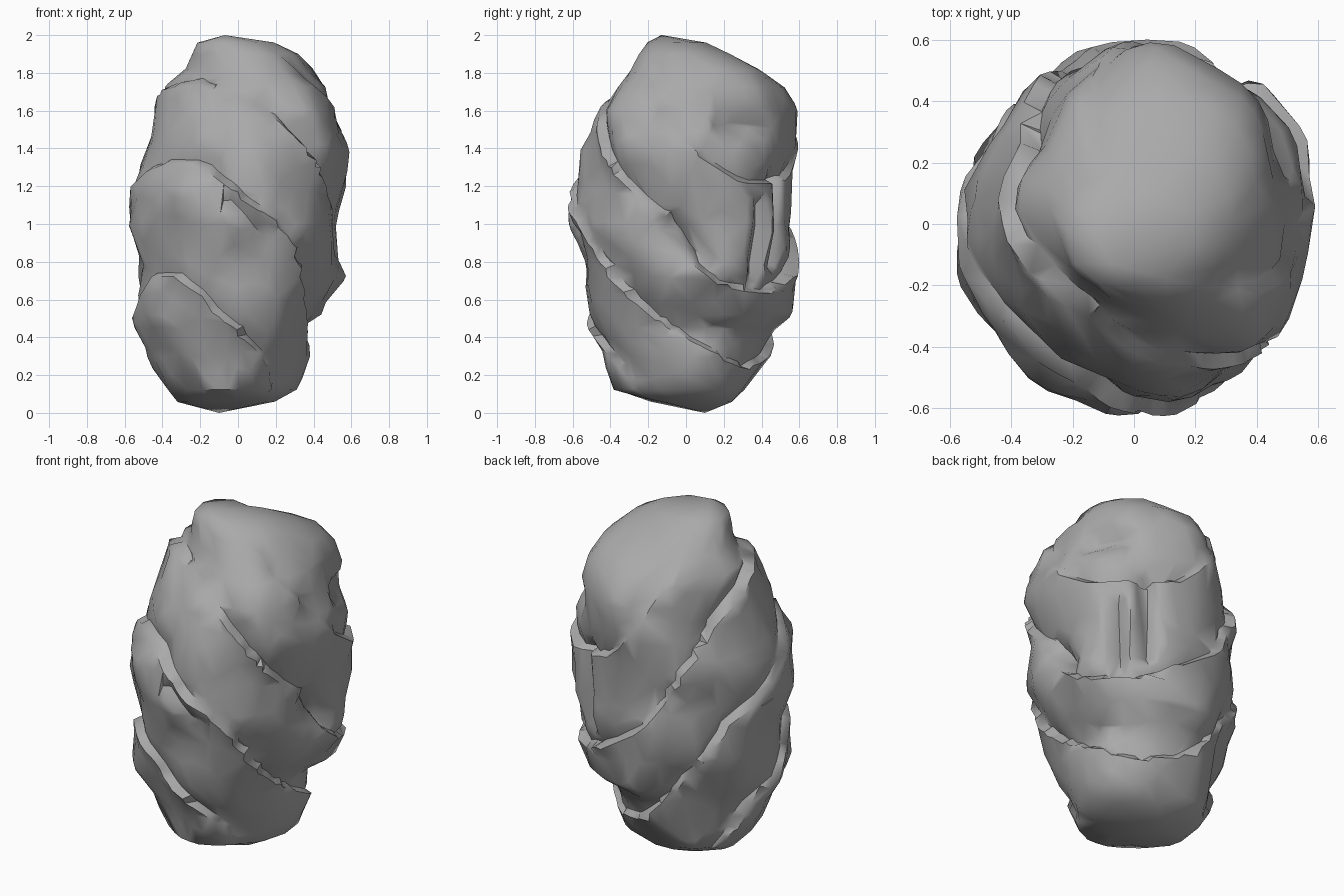
import bpy, bmesh, math
from mathutils import Vector, noise

cube = bpy.data.objects.get("Cube")
if cube:
    bpy.data.objects.remove(cube, do_unlink=True)

COLUMNS, ROWS = 112, 90

# Height, then the reach in eight directions counted round from +x (hundredths)
PROFILE = [
    (6, (20, 24, 25, 27, 32, 25, 15, 20)),
    (12, (30, 33, 30, 38, 37, 38, 38, 31)),
    (30, (36, 39, 42, 42, 47, 46, 45, 37)),
    (45, (36, 41, 47, 45, 52, 53, 50, 42)),
    (52, (41, 55, 55, 47, 53, 55, 51, 45)),
    (72, (55, 59, 60, 55, 53, 55, 56, 50)),
    (100, (52, 61, 57, 53, 57, 57, 61, 56)),
    (120, (55, 61, 58, 56, 54, 58, 59, 58)),
    (140, (57, 59, 59, 50, 48, 48, 55, 56)),
    (160, (50, 57, 57, 42, 43, 43, 42, 53)),
    (173, (46, 54, 50, 38, 40, 38, 35, 46)),
    (182, (38, 45, 38, 33, 27, 27, 28, 37)),
    (190, (32, 30, 20, 20, 24, 25, 24, 30)),
    (196, (20, 14, 8, 14, 21, 23, 20, 20)),
]


def around(reach, turn):
    """Smooth closed interpolation between the eight directions."""
    i = int(turn * 8) % 8
    t = turn * 8 - int(turn * 8)
    a, b, c, d = (reach[(i + k) % 8] / 100 for k in (-1, 0, 1, 2))
    return b + t * (c - a + t * (2 * a - 5 * b + 4 * c - d + t * (3 * (b - c) + d - a))) / 2


def base_radius(turn, z):
    for (z0, low), (z1, high) in zip(PROFILE, PROFILE[1:]):
        if z * 100 <= z1 + 1e-6:
            t = (z * 100 - z0) / (z1 - z0)
            return around(low, turn) * (1 - t) + around(high, turn) * t
    return around(PROFILE[-1][1], turn)


def segment_distance(p, a, b):
    a, b = Vector(a), Vector(b)
    t = max(0, min(1, (p - a).dot(b - a) / (b - a).length_squared))
    return (p - a - t * (b - a)).length


# Short cracks and hollows: start, end, width, depth
CRACKS = [
    ((.46, .40, .7), (.47, .41, 1.1), .045, .09),
    ((.32, .5, .8), (.34, .5, 1.22), .045, .08),
    ((.5, .2, 1.52), (.42, .42, 1.52), .05, .06),
    ((-.03, -.6, 1.12), (.15, -.58, .93), .04, .05),
    ((.53, -.1, 1.0), (.55, .1, .82), .05, .07),
    ((-.25, -.3, 1.85), (-.1, -.36, 1.6), .06, .04),
]


def surface_point(turn, z):
    ang = turn * math.tau
    out = Vector((math.cos(ang), math.sin(ang), 0))
    r = base_radius(turn, z)
    p = out * r + Vector((0, 0, z))
    fade = min(1, z / .3, (2 - z) / .3)

    # Tilted rock layers, each with a lip below and a groove above
    layer = z + 1.2 * (p.x + p.y) / math.sqrt(2) + .1 * noise.noise(p * 2.2)
    for level, depth in ((.02, .05), (.7, .055), (1.35, .065), (1.9, .04)):
        t = layer - level
        depth *= .75 + .8 * noise.noise(p * 1.7 + Vector((level, 5, 2)))
        r += fade * (-depth * math.exp(-t / .1) if t > 0 else .35 * depth * math.exp(t / .12))

    # Cracks
    for a, b, width, depth in CRACKS:
        r -= depth * math.exp(-(segment_distance(p, a, b) / width) ** 2)

    # Chipped facets and broad lumps
    near = noise.voronoi(p * 3.4 + Vector((3, 1, 7)))[0]
    r += .06 * fade * (.45 - near[0])
    r += .03 * fade * noise.noise(p * 3 + Vector((9, 4, 1)))
    return out * r + Vector((0, 0, z))


# Skin of rings closed with one point at each end
bm = bmesh.new()
rings = []
for row in range(ROWS):
    z = .06 + 1.9 * row / (ROWS - 1)
    rings.append([bm.verts.new(surface_point(c / COLUMNS, z)) for c in range(COLUMNS)])
bottom = bm.verts.new((-.1, .1, 0))
top = bm.verts.new((-.07, -.13, 2))
for c in range(COLUMNS):
    n = (c + 1) % COLUMNS
    for low, high in zip(rings, rings[1:]):
        bm.faces.new((low[c], low[n], high[n], high[c]))
    bm.faces.new((rings[0][n], rings[0][c], bottom))
    bm.faces.new((rings[-1][c], rings[-1][n], top))
bmesh.ops.recalc_face_normals(bm, faces=bm.faces)

mesh = bpy.data.meshes.new("rock")
bm.to_mesh(mesh)
bm.free()
rock = bpy.data.objects.new("rock", mesh)
bpy.context.collection.objects.link(rock)

# Stone colour
stone = bpy.data.materials.new("grey stone")
stone.use_nodes = True
grey = (.4, .4, .4, 1)
stone.diffuse_color = grey
stone.node_tree.nodes["Principled BSDF"].inputs["Base Color"].default_value = grey
mesh.materials.append(stone)

# Irregular planes
chisel = rock.modifiers.new("chisel", "DECIMATE")
chisel.ratio = .09

bpy.ops.object.select_all(action="DESELECT")
rock.select_set(True)
bpy.context.view_layer.objects.active = rock
bpy.ops.object.modifier_apply(modifier="chisel")
bpy.ops.object.shade_smooth_by_angle(angle=math.radians(50))
